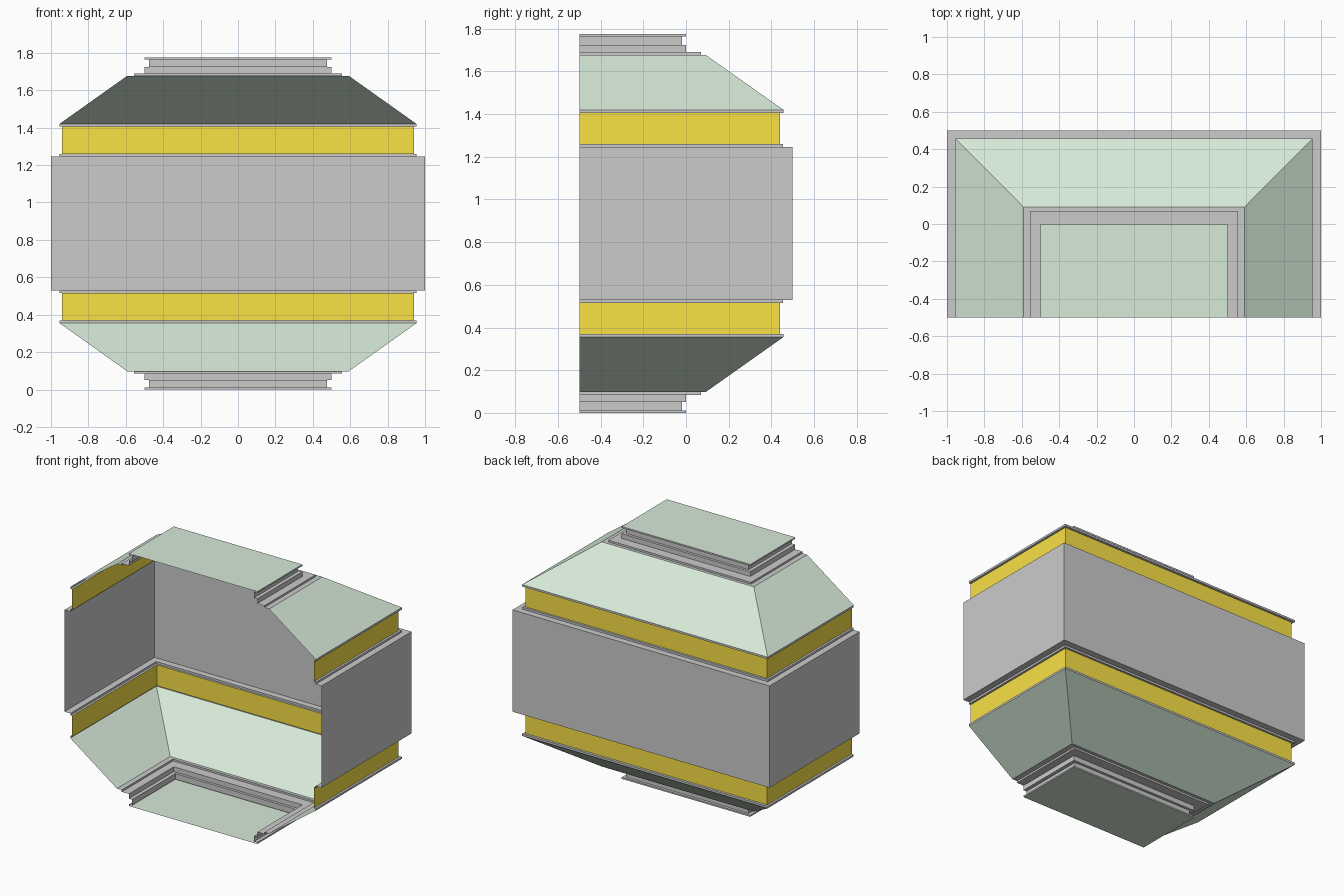
import bpy
import bmesh

if "Cube" in bpy.data.objects:
    bpy.data.objects.remove(bpy.data.objects["Cube"])

FRONT = -0.5     # open front plane
MID = 0.8875     # height of the symmetry plane


def material(name, rgb):
    m = bpy.data.materials.new(name)
    m.diffuse_color = (*rgb, 1)
    m.use_nodes = True
    m.node_tree.nodes["Principled BSDF"].inputs["Base Color"].default_value = m.diffuse_color
    return m


green = material("pale_green", (0.67, 0.82, 0.68))
gold = material("gold", (0.95, 0.76, 0.06))


def finish(name, bm, mat, mirror):
    mesh = bpy.data.meshes.new(name)
    bm.to_mesh(mesh)
    bm.free()
    ob = bpy.data.objects.new(name, mesh)
    ob.location.z = MID
    bpy.context.collection.objects.link(ob)
    if mat:
        mesh.materials.append(mat)
    if mirror:
        mod = ob.modifiers.new("mirror", 'MIRROR')
        mod.use_axis = (False, False, True)
        mod.use_mirror_merge = False
    return ob


def sweep(name, profile, mat=None, mirror=True):
    """Run a (half width, back y, height) profile round left, back and right sides."""
    bm = bmesh.new()
    rows = [[bm.verts.new(p) for p in
             ((x, FRONT, z), (x, y, z), (-x, y, z), (-x, FRONT, z))]
            for x, y, z in profile]
    for low, high in zip(rows, rows[1:]):
        for i in range(3):
            bm.faces.new((low[i], low[i + 1], high[i + 1], high[i]))
    return finish(name, bm, mat, mirror)


# Main wall band, the only part crossing the symmetry plane
sweep("main_wall", [(1, 0.5, -0.358), (1, 0.5, 0.358)], mirror=False)

# Stepped trim, gold bands and sloping panels, mirrored to top and bottom
sweep("wall_trim", [(1, 0.5, 0.358), (0.955, 0.455, 0.358),
                    (0.955, 0.455, 0.372), (0.94, 0.44, 0.372)])
sweep("gold_band", [(0.94, 0.44, 0.372), (0.94, 0.44, 0.518)], gold)
sweep("slope_trim", [(0.94, 0.44, 0.518), (0.955, 0.457, 0.518),
                     (0.955, 0.457, 0.532)])
sweep("sloping_panel", [(0.955, 0.457, 0.532), (0.592, 0.092, 0.79)], green)
sweep("stepped_cornice", [(0.592, 0.092, 0.79), (0.555, 0.07, 0.79),
                          (0.555, 0.07, 0.803), (0.5, 0.0, 0.803),
                          (0.5, 0.0, 0.837), (0.475, -0.018, 0.837),
                          (0.475, -0.018, 0.877), (0.5, 0.0, 0.877),
                          (0.5, 0.0, MID)])

# Flat ceiling and floor panel
bm = bmesh.new()
bm.faces.new([bm.verts.new(p) for p in
              ((-0.5, FRONT, MID), (0.5, FRONT, MID), (0.5, 0, MID), (-0.5, 0, MID))])
finish("end_panel", bm, green, True)
